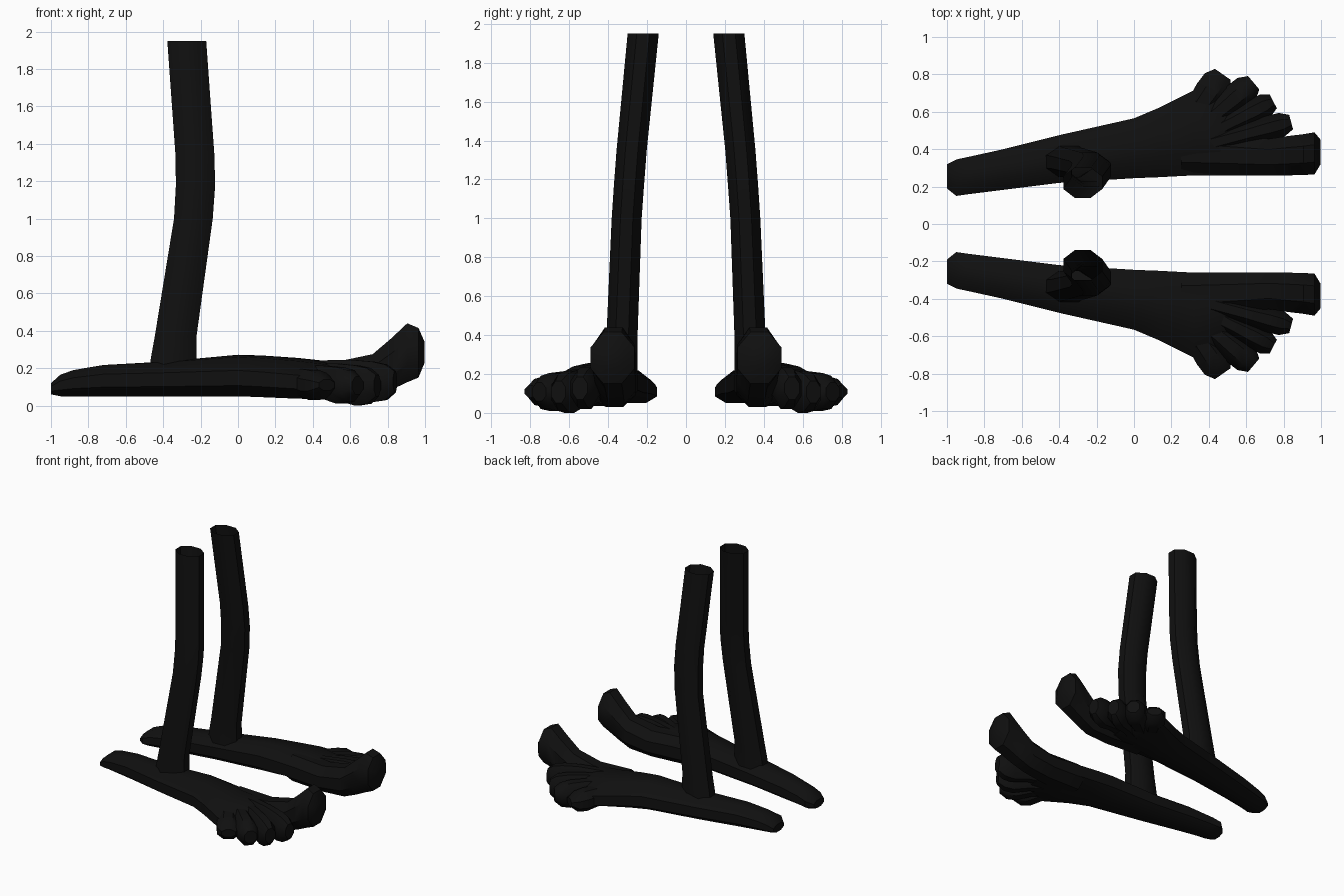
import bpy, bmesh, math
from mathutils import Vector

if "Cube" in bpy.data.objects:
    bpy.data.objects.remove(bpy.data.objects["Cube"])

N = 8
black = bpy.data.materials.new("black")
black.diffuse_color = (0.005, 0.005, 0.005, 1)
black.use_nodes = True
black.node_tree.nodes["Principled BSDF"].inputs["Base Color"].default_value = black.diffuse_color


def octagon(hw, hh):
    # flat-topped octagon fitting half sizes hw, hh
    k = 1 / math.cos(math.pi / N)
    for i in range(N):
        a = math.pi * 2 * (i + 0.5) / N
        yield hw * k * math.cos(a), hh * k * math.sin(a)


def loft(name, rings, cap_start=True, cap_end=True):
    # skins a list of point rings and mirrors the part to the other side
    bm = bmesh.new()
    rows = [[bm.verts.new(p) for p in ring] for ring in rings]
    for a, b in zip(rows, rows[1:]):
        for i in range(N):
            j = (i + 1) % N
            bm.faces.new((a[i], a[j], b[j], b[i]))
    if cap_start:
        bm.faces.new(rows[0][::-1])
    if cap_end:
        bm.faces.new(rows[-1])
    bmesh.ops.recalc_face_normals(bm, faces=bm.faces)
    mesh = bpy.data.meshes.new(name)
    bm.to_mesh(mesh)
    bm.free()
    mesh.materials.append(black)
    ob = bpy.data.objects.new(name, mesh)
    bpy.context.collection.objects.link(ob)
    mirror = ob.modifiers.new("Mirror", 'MIRROR')
    mirror.use_axis = (False, True, False)
    bpy.ops.object.select_all(action='DESELECT')
    ob.select_set(True)
    bpy.context.view_layer.objects.active = ob
    bpy.ops.object.shade_smooth_by_angle(angle=math.radians(40))
    return ob


def foot_rings(sections, droop=0.0):
    # sections along x: (x, y min, y max, z min, z max); droop lowers the outer top
    out = []
    for x, y0, y1, z0, z1 in sections:
        cy, cz = (y0 + y1) / 2, (z0 + z1) / 2
        hw, hh = (y1 - y0) / 2, (z1 - z0) / 2
        ring = []
        for u, v in octagon(hw, hh):
            s = 1 - droop * max(0, u / hw) * max(0, x + 0.6)
            ring.append((x, cy + u, z0 + (cz + v - z0) * s))
        out.append(ring)
    return out


# Foot body, heel to ball
loft("foot", foot_rings([
    (-1.00, 0.19, 0.32, 0.06, 0.12),
    (-0.95, 0.15, 0.345, 0.05, 0.165),
    (-0.88, 0.16, 0.36, 0.05, 0.19),
    (-0.72, 0.18, 0.395, 0.05, 0.217),
    (-0.40, 0.22, 0.475, 0.05, 0.235),
    (0.00, 0.245, 0.565, 0.05, 0.272),
    (0.13, 0.25, 0.62, 0.045, 0.268),
    (0.32, 0.26, 0.715, 0.037, 0.255),
    (0.46, 0.26, 0.70, 0.035, 0.24),
    (0.55, 0.27, 0.60, 0.05, 0.215),
], 0.2))

# Big toe, turned up at the end
loft("big_toe", foot_rings([
    (0.25, 0.26, 0.50, 0.04, 0.25),
    (0.53, 0.26, 0.475, 0.03, 0.235),
    (0.72, 0.26, 0.455, 0.045, 0.275),
    (0.82, 0.26, 0.47, 0.085, 0.36),
    (0.905, 0.262, 0.48, 0.125, 0.44),
    (0.965, 0.265, 0.49, 0.15, 0.415),
    (0.998, 0.32, 0.45, 0.23, 0.34),
]))


def small_toe(name, tip, yaw, length, hw, z0, z1):
    # (distance back from tip, width factor, bottom lift, top drop)
    profile = [(0, 0.6, 0.05, 0.05), (0.05, 0.97, 0.01, 0.015),
               (0.12, 1.0, 0.0, 0.0), (0.24, 0.85, 0.03, -0.01),
               (length, 0.85, 0.04, -0.005)]
    d = Vector((math.cos(yaw), math.sin(yaw), 0))
    side = Vector((-d.y, d.x, 0))
    rings = []
    for back, w, lift, drop in profile:
        lo, hi = z0 + lift, z1 - drop
        c = Vector((tip[0], tip[1], (lo + hi) / 2)) - d * back
        rings.append([c + side * u + Vector((0, 0, v))
                      for u, v in octagon(hw * w, (hi - lo) / 2)])
    loft(name, rings)


# Four fanned smaller toes
for name, tip, yaw, length, hw, z0, z1 in [
    ("second_toe", (0.84, 0.545), 15, 0.50, 0.066, 0.02, 0.235),
    ("third_toe", (0.745, 0.655), 27, 0.48, 0.068, 0.0, 0.215),
    ("fourth_toe", (0.64, 0.755), 40, 0.45, 0.078, 0.01, 0.205),
    ("little_toe", (0.475, 0.80), 55, 0.36, 0.085, 0.03, 0.19),
]:
    small_toe(name, tip, math.radians(yaw), length, hw, z0, z1)

# Bent leg, open at the top: (z, x min, x max, y min, y max)
leg = []
for z, x0, x1, y0, y1 in [
    (0.15, -0.48, -0.22, 0.25, 0.42),
    (0.26, -0.465, -0.222, 0.25, 0.415),
    (0.37, -0.445, -0.222, 0.25, 0.41),
    (1.00, -0.342, -0.135, 0.228, 0.382),
    (1.18, -0.332, -0.122, 0.215, 0.37),
    (1.35, -0.335, -0.127, 0.202, 0.357),
    (1.95, -0.378, -0.17, 0.14, 0.30),
]:
    leg.append([((x0 + x1) / 2 + u, (y0 + y1) / 2 + v, z)
                for u, v in octagon((x1 - x0) / 2, (y1 - y0) / 2)])
loft("leg", leg, cap_end=False)
